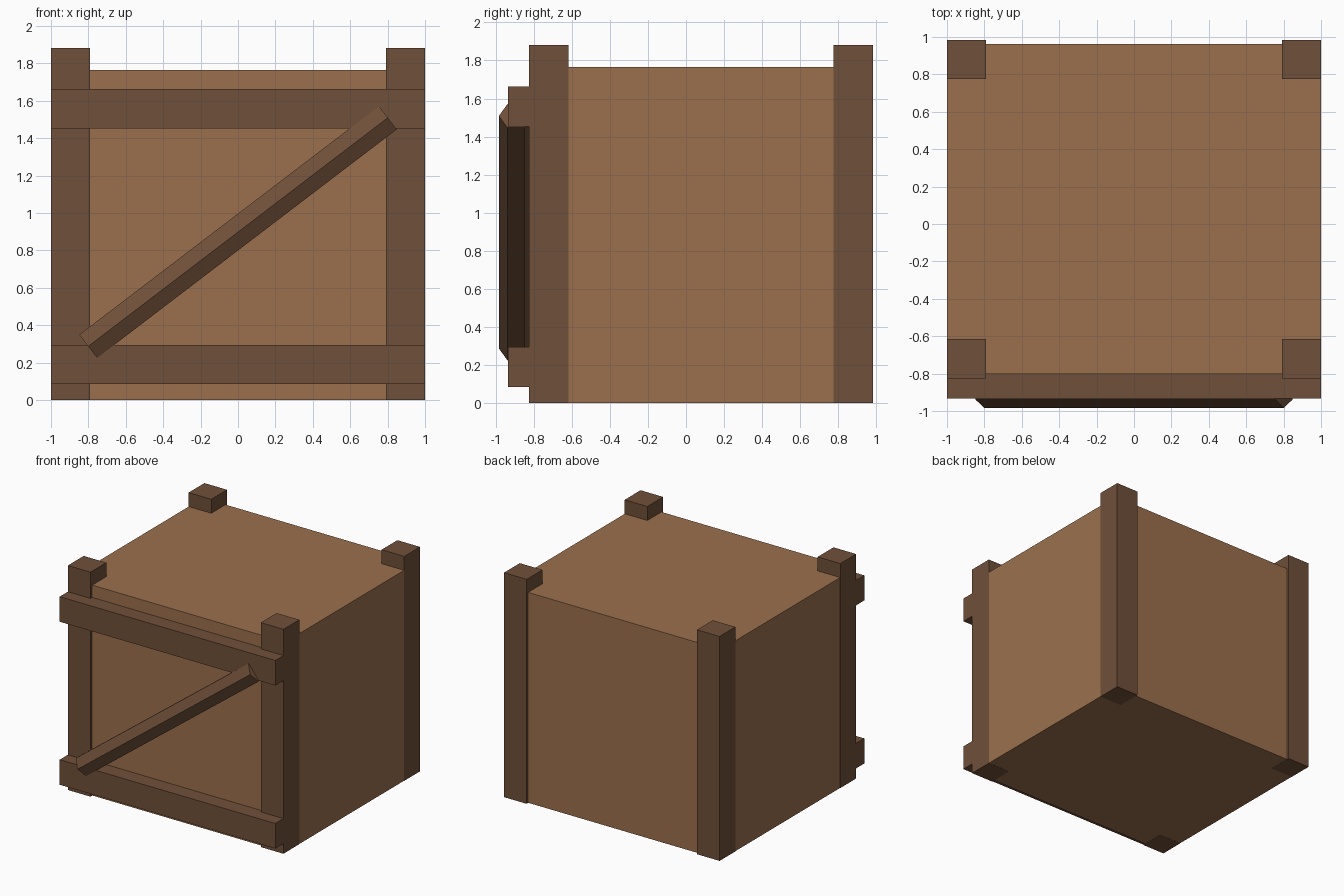
import bpy
from math import atan2, hypot, pi
from mathutils import Matrix

if "Cube" in bpy.data.objects:
    bpy.data.objects.remove(bpy.data.objects["Cube"])


def material(name, rgb):
    m = bpy.data.materials.new(name)
    m.diffuse_color = (*rgb, 1)
    m.use_nodes = True
    m.node_tree.nodes["Principled BSDF"].inputs["Base Color"].default_value = m.diffuse_color
    return m


panel_wood = material("panel wood", (0.33, 0.163, 0.075))
frame_wood = material("frame wood", (0.16, 0.079, 0.041))


def box(name, x, y, z, mat):
    """Box from (min, max) ranges on each axis."""
    bpy.ops.mesh.primitive_cube_add(size=1)
    ob = bpy.context.object
    ob.name = name
    ob.data.transform(Matrix.LocRotScale(
        [(a + b) / 2 for a, b in (x, y, z)], None,
        [b - a for a, b in (x, y, z)]))
    ob.data.materials.append(mat)
    return ob


# Solid crate body, a hair inside the posts' outer faces
box("crate_body", (-0.999, 0.999), (-0.803, 0.963), (0.001, 1.765), panel_wood)

# Four corner posts
for side, x in (("left", (-1, -0.79)), ("right", (0.79, 1))):
    for end, y in (("front", (-0.826, -0.616)), ("back", (0.774, 0.983))):
        box(f"{end}_{side}_post", x, y, (0, 1.882), frame_wood)

# Two horizontal front rails
for name, z in (("lower_rail", (0.085, 0.295)), ("upper_rail", (1.452, 1.662))):
    box(name, (-1, 1), (-0.934, -0.724), z, frame_wood)

# Diagonal six-sided brace with a ridge facing forward
dx, dz, r = 1.602, 1.222, 0.0905
bpy.ops.mesh.primitive_cylinder_add(vertices=6, radius=r, depth=hypot(dx, dz))
brace = bpy.context.object
brace.name = "diagonal_brace"
brace.data.transform(Matrix.Translation((0, -0.983 + r, 0.898))
                     @ Matrix.Rotation(atan2(dx, dz), 4, 'Y'))
brace.data.materials.append(frame_wood)
